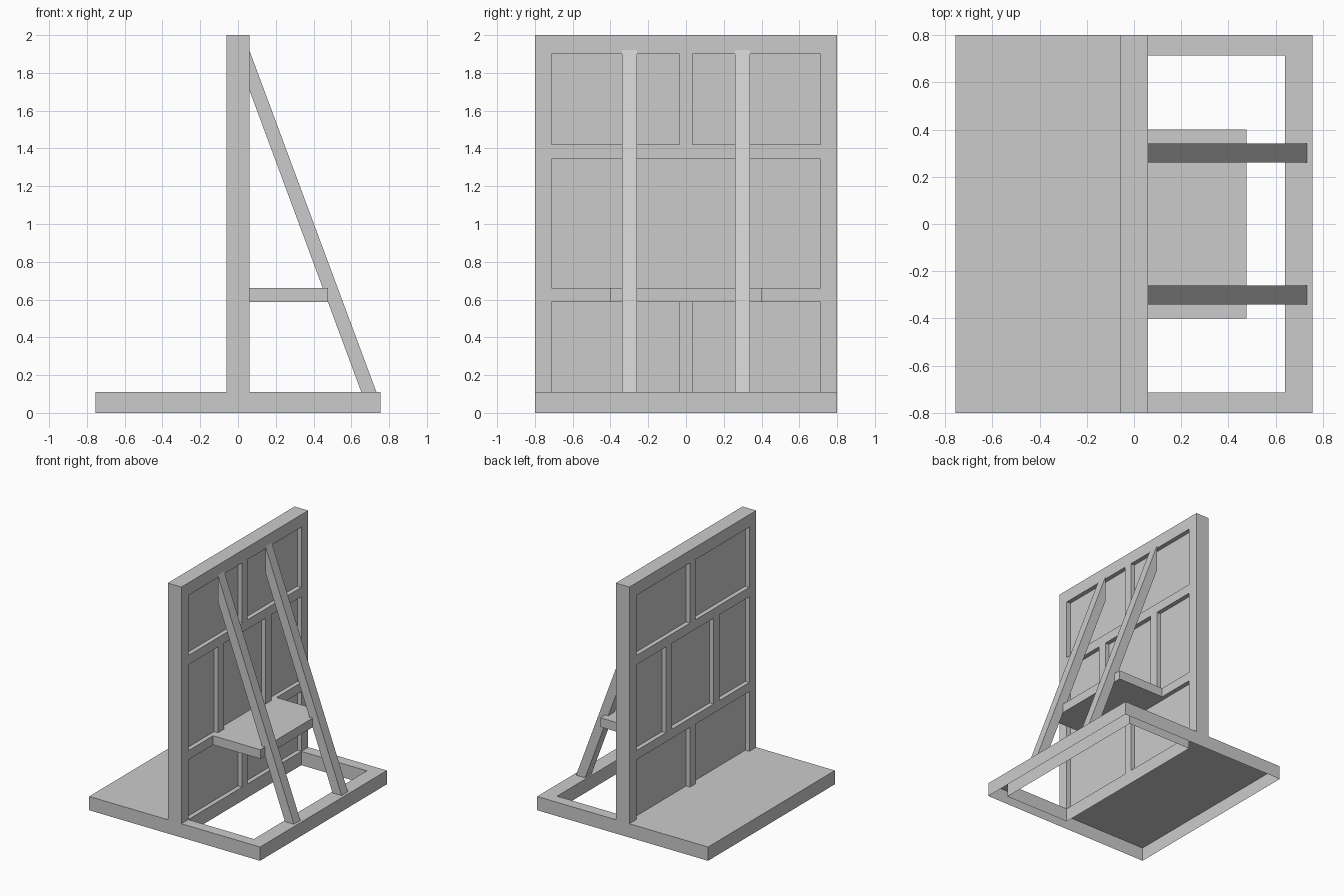
import bpy, bmesh

if "Cube" in bpy.data.objects:
    bpy.data.objects.remove(bpy.data.objects["Cube"])

BASE_H = 0.11
WALL_X = 0.06
PANEL_X = 0.025


def add_box(bm, lo, hi):
    """Closed box between two opposite corners."""
    res = bmesh.ops.create_cube(bm, size=1)
    for v in res["verts"]:
        v.co = [(a + b) / 2 + c * (b - a) for a, b, c in zip(lo, hi, v.co)]


def make_object(name, bm):
    mesh = bpy.data.meshes.new(name)
    bm.to_mesh(mesh)
    bm.free()
    obj = bpy.data.objects.new(name, mesh)
    bpy.context.collection.objects.link(obj)
    return obj


def box_object(name, lo, hi):
    bm = bmesh.new()
    add_box(bm, lo, hi)
    return make_object(name, bm)


# Base: hollow underneath, floor on one side and an open frame on the other
def rect(bm, x0, x1, y, z):
    return [bm.verts.new((a, b, z)) for a, b in ((x0, -y), (x1, -y), (x1, y), (x0, y))]


bm = bmesh.new()
outer_low, outer_top = (rect(bm, -0.755, 0.755, 0.8, z) for z in (0, BASE_H))
hole_low, hole_top = (rect(bm, WALL_X, 0.64, 0.713, z) for z in (0, BASE_H))
for i in range(4):
    j = (i + 1) % 4
    bm.faces.new((outer_low[i], outer_low[j], outer_top[j], outer_top[i]))
    bm.faces.new((outer_top[i], outer_top[j], hole_top[j], hole_top[i]))
    bm.faces.new((hole_top[i], hole_top[j], hole_low[j], hole_low[i]))
make_object("base", bm)

# Wall: slab with panels recessed on both faces
wall = box_object("panelled_wall", (-WALL_X, -0.8, BASE_H), (WALL_X, 0.8, 2))
halves = ((-0.713, -0.035), (0.035, 0.713))
thirds = ((-0.713, -0.3375), (-0.2625, 0.2625), (0.3375, 0.713))
rows = ((0.0, 0.587, halves), (0.66, 1.345, thirds), (1.42, 1.9, halves))
bm = bmesh.new()
for z0, z1, columns in rows:
    for y0, y1 in columns:
        add_box(bm, (PANEL_X, y0, z0), (0.2, y1, z1))
        add_box(bm, (-0.2, y0, z0), (-PANEL_X, y1, z1))
cutter = make_object("recess_cutter", bm)
cutter.hide_render = True
mod = wall.modifiers.new("recesses", "BOOLEAN")
mod.operation = "DIFFERENCE"
mod.solver = "EXACT"
mod.object = cutter
bpy.context.view_layer.objects.active = wall
bpy.ops.object.modifier_apply(modifier=mod.name)
bpy.data.objects.remove(cutter)

# Shelf behind the wall
box_object("shelf", (WALL_X, -0.4, 0.587), (0.477, 0.4, 0.66))

# Slanted braces from the wall top to the base frame
profile = ((WALL_X, 1.71), (0.653, BASE_H), (0.733, BASE_H), (WALL_X, 1.92))
for side, yc in (("near", -0.3), ("far", 0.3)):
    bm = bmesh.new()
    face = bm.faces.new([bm.verts.new((x, yc - 0.04, z)) for x, z in profile])
    ext = bmesh.ops.extrude_face_region(bm, geom=[face], use_keep_orig=True)
    moved = [g for g in ext["geom"] if isinstance(g, bmesh.types.BMVert)]
    bmesh.ops.translate(bm, verts=moved, vec=(0, 0.08, 0))
    bmesh.ops.recalc_face_normals(bm, faces=bm.faces[:])
    make_object(f"{side}_brace", bm)
